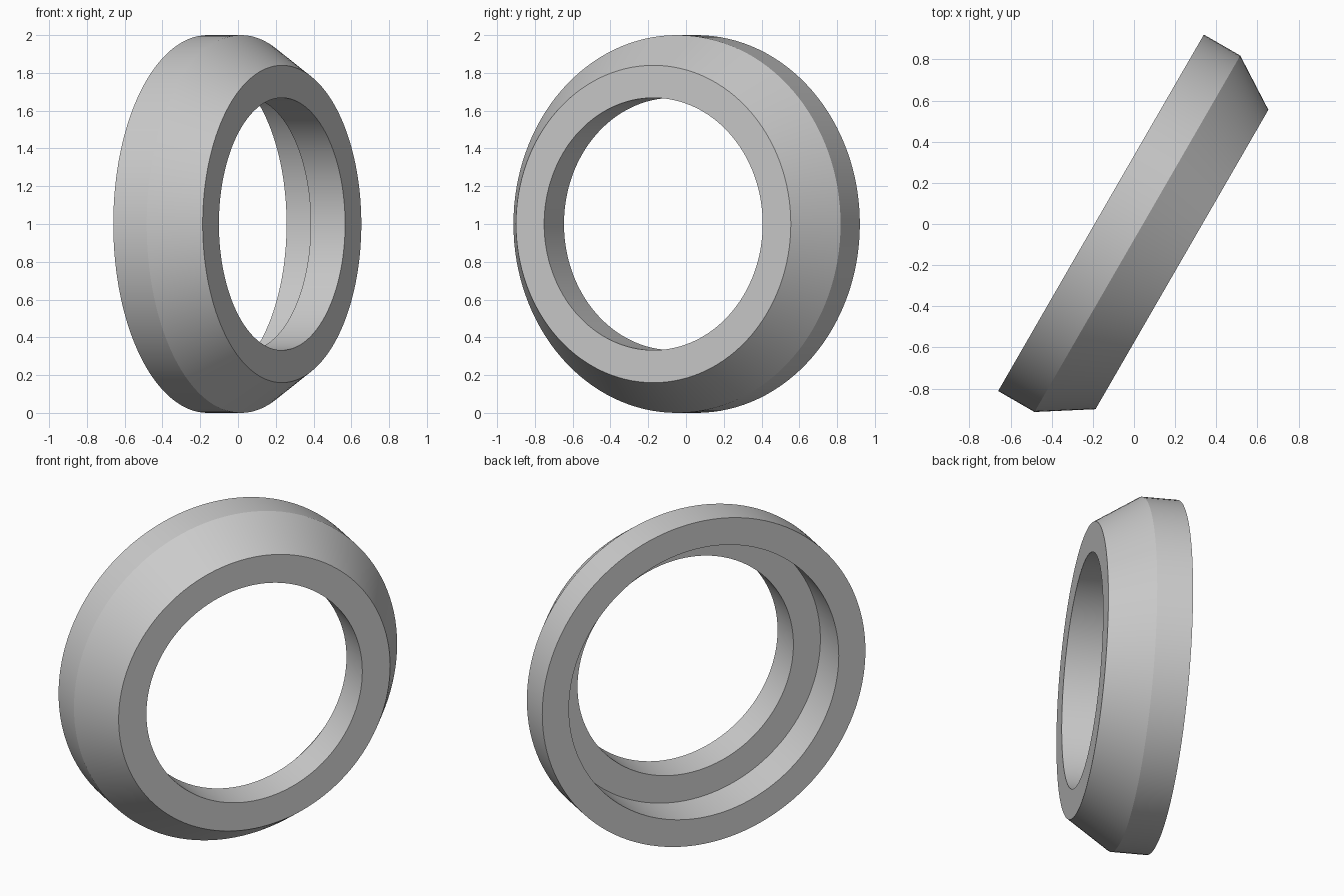
import bpy, bmesh, math
from mathutils import Vector, Matrix

cube = bpy.data.objects.get("Cube")
if cube:
    bpy.data.objects.remove(cube, do_unlink=True)

# Plain grey material
grey = bpy.data.materials.new("light_grey")
grey.use_nodes = True
colour = (0.6, 0.6, 0.6, 1)
grey.diffuse_color = colour
grey.node_tree.nodes["Principled BSDF"].inputs["Base Color"].default_value = colour

# Ring section as (radius, distance along axis): bore, bevelled rim, counterbore
SECTION = [(0.668, 0.288), (0.84, 0.288), (1.0, 0.038),
           (1.0, -0.166), (0.835, -0.166), (0.835, 0.078), (0.668, 0.078)]
SEGMENTS = 128

bm = bmesh.new()
rings = []
for i in range(SEGMENTS):
    a = 2 * math.pi * i / SEGMENTS
    rings.append([bm.verts.new((r * math.cos(a), r * math.sin(a), h)) for r, h in SECTION])
for i, ring in enumerate(rings):
    nxt = rings[(i + 1) % SEGMENTS]
    for j in range(len(SECTION)):
        k = (j + 1) % len(SECTION)
        bm.faces.new((ring[j], ring[k], nxt[k], nxt[j]))
bmesh.ops.recalc_face_normals(bm, faces=bm.faces)

# Stand the ring upright with its axis turned toward the front left
axis = Vector((math.cos(math.pi / 6), -math.sin(math.pi / 6), 0))
side = Vector((-axis.y, axis.x, 0))
up = Vector((0, 0, 1))
turn = Matrix((side, up, axis)).transposed().to_4x4()
bm.transform(Matrix.Translation(side * -0.033 + up) @ turn)

mesh = bpy.data.meshes.new("bevelled_ring")
bm.to_mesh(mesh)
bm.free()
mesh.materials.append(grey)
ring_obj = bpy.data.objects.new("bevelled_ring", mesh)
bpy.context.collection.objects.link(ring_obj)

# Smooth round walls, crisp edges
bpy.ops.object.select_all(action='DESELECT')
ring_obj.select_set(True)
bpy.context.view_layer.objects.active = ring_obj
bpy.ops.object.shade_smooth_by_angle(angle=math.radians(25))
